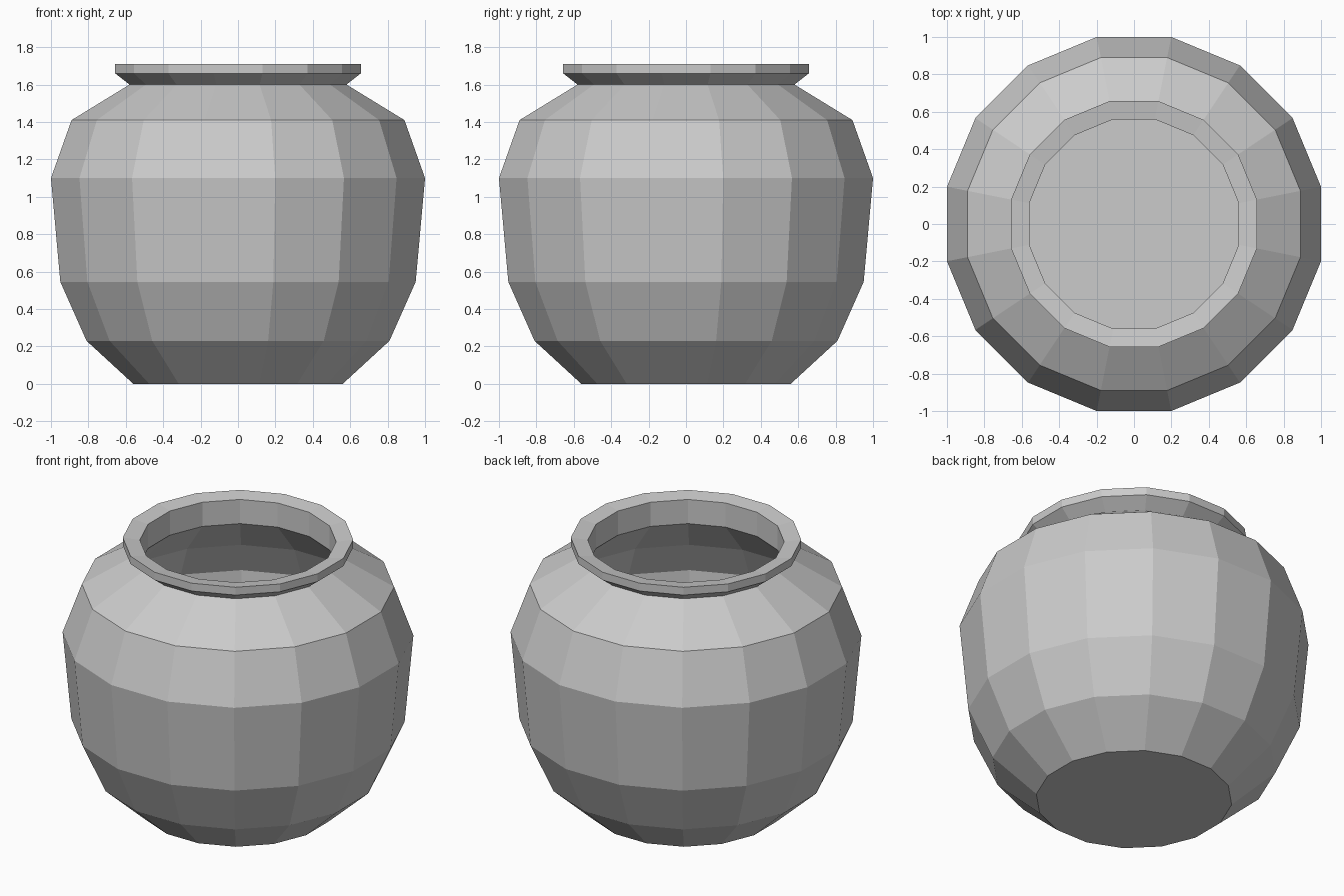
import bpy, bmesh, math

if "Cube" in bpy.data.objects:
    bpy.data.objects.remove(bpy.data.objects["Cube"])

SIDES = 16
STEP = 2 * math.pi / SIDES

# Pot profile as (flat-to-centre radius, height): up the outside, over the rim, down the inside
profile = [
    (0.56, 0.0), (0.81, 0.23), (0.95, 0.545), (1.0, 1.10), (0.89, 1.41),
    (0.58, 1.60), (0.657, 1.66), (0.657, 1.71),
    (0.56, 1.695), (0.56, 1.54), (0.80, 1.29), (0.90, 1.08),
    (0.86, 0.57), (0.73, 0.28), (0.56, 0.12),
]


def ring(bm, radius, z):
    r = radius / math.cos(STEP / 2)
    return [bm.verts.new((r * math.cos((i + 0.5) * STEP),
                          r * math.sin((i + 0.5) * STEP), z)) for i in range(SIDES)]


bm = bmesh.new()
rings = [ring(bm, r, z) for r, z in profile]

# Walls between neighbouring rings
for a, b in zip(rings, rings[1:]):
    for i in range(SIDES):
        j = (i + 1) % SIDES
        bm.faces.new((a[i], a[j], b[j], b[i]))

# Underside and inner floor
bm.faces.new(rings[0][::-1])
bm.faces.new(rings[-1])
bmesh.ops.recalc_face_normals(bm, faces=bm.faces)

mesh = bpy.data.meshes.new("pot")
bm.to_mesh(mesh)
bm.free()
bpy.context.collection.objects.link(bpy.data.objects.new("pot", mesh))
